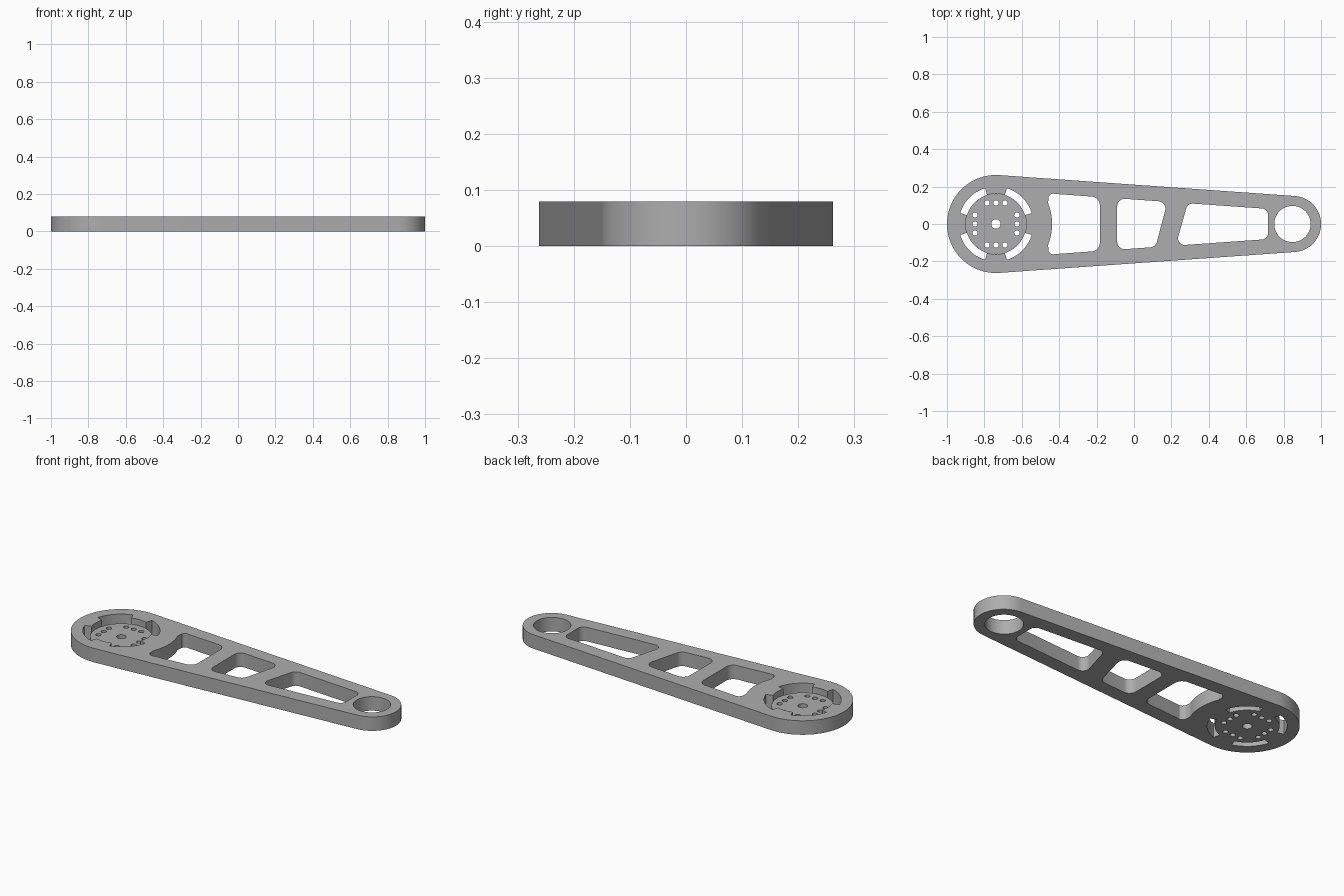
import bpy, math
from mathutils import Vector

if "Cube" in bpy.data.objects:
    bpy.data.objects.remove(bpy.data.objects["Cube"])

H = 0.08                      # plate thickness
HUB, R_HUB = -0.738, 0.262    # large end
TIP, R_TIP = 0.85, 0.15       # small end

grey = bpy.data.materials.new("light grey")
grey.diffuse_color = (0.42, 0.42, 0.42, 1)
grey.use_nodes = True
grey.node_tree.nodes["Principled BSDF"].inputs["Base Color"].default_value = grey.diffuse_color


def arc(cx, cy, r, a0, a1, n):
    """Points along an arc, angles in degrees."""
    return [Vector((cx + r * math.cos(math.radians(a0 + (a1 - a0) * i / n)),
                    cy + r * math.sin(math.radians(a0 + (a1 - a0) * i / n)))) for i in range(n + 1)]


def circle(cx, cy, r, n):
    return arc(cx, cy, r, 0, 360, n)[:-1]


def fillet(corners, r, n=8):
    """Round every corner of a polygon with radius r."""
    out = []
    for i, p in enumerate(corners):
        p = Vector(p)
        u = (Vector(corners[i - 1]) - p).normalized()
        v = (Vector(corners[(i + 1) % len(corners)]) - p).normalized()
        half = u.angle(v) / 2
        c = p + (u + v).normalized() * (r / math.sin(half))
        s = p + u * (r / math.tan(half)) - c
        e = p + v * (r / math.tan(half)) - c
        turn = math.atan2(s.x * e.y - s.y * e.x, s.dot(e))
        for k in range(n + 1):
            t = turn * k / n
            out.append(c + Vector((s.x * math.cos(t) - s.y * math.sin(t),
                                   s.x * math.sin(t) + s.y * math.cos(t))))
    return out


def slab(name, loops, height):
    """Extrude an outline with holes from z = 0 to the given height."""
    cu = bpy.data.curves.new(name, 'CURVE')
    cu.dimensions, cu.fill_mode, cu.extrude = '2D', 'BOTH', height / 2
    for pts in loops:
        sp = cu.splines.new('POLY')
        sp.points.add(len(pts) - 1)
        for q, p in zip(sp.points, pts):
            q.co = (p[0], p[1], 0, 1)
        sp.use_cyclic_u = True
    ob = bpy.data.objects.new(name, cu)
    bpy.context.collection.objects.link(ob)
    bpy.ops.object.select_all(action='DESELECT')
    ob.select_set(True)
    bpy.context.view_layer.objects.active = ob
    bpy.ops.object.convert(target='MESH')
    ob = bpy.context.object
    ob.name = name
    for v in ob.data.vertices:
        v.co.z += height / 2
    bpy.ops.object.mode_set(mode='EDIT')
    bpy.ops.mesh.select_all(action='SELECT')
    bpy.ops.mesh.remove_doubles(threshold=0.0001)
    bpy.ops.mesh.normals_make_consistent(inside=False)
    bpy.ops.object.mode_set(mode='OBJECT')
    ob.data.materials.clear()
    ob.data.materials.append(grey)
    bpy.ops.object.shade_smooth_by_angle(angle=math.radians(30))
    return ob


# Tapered outline: two end arcs joined by tangent lines
tan = math.degrees(math.acos((R_HUB - R_TIP) / (TIP - HUB)))
outline = arc(HUB, 0, R_HUB, tan, 360 - tan, 64) + arc(TIP, 0, R_TIP, -tan, tan, 48)

# Round opening at the large end with four inward tabs
opening = []
for k in range(4):
    a = 90 * k
    opening += arc(HUB, 0, 0.162, a - 17, a + 17, 8) + arc(HUB, 0, 0.2, a + 17, a + 73, 14)


# Lightening pockets follow the taper; the middle web is slanted
def edge(x):
    return 0.131 - 0.07 * x


def slant(x0, side):
    x = x0 + side * 0.27 * 0.118
    return (x, side * edge(x))


def pocket_near_hub():
    # Concave left side concentric with the hub, blended into rounded corners
    left = arc(HUB, 0, 0.3, 22, -22, 12)
    corner = [(-0.458, 0.128), (-0.457, 0.145), (-0.448, 0.157), (-0.434, 0.163), (-0.42, 0.1605)]
    right = fillet([(-0.42, edge(-0.42)), (-0.183, edge(-0.183)),
                    (-0.183, -edge(-0.183)), (-0.42, -edge(-0.42))], 0.045)[9:27]
    return [Vector(p) for p in corner] + right + [Vector((x, -y)) for x, y in reversed(corner)] + left[::-1]


pockets = [
    pocket_near_hub(),
    fillet([(-0.09, edge(-0.09)), slant(0.147, 1), slant(0.147, -1), (-0.09, -edge(-0.09))], 0.04),
    fillet([slant(0.255, 1), (0.717, edge(0.717)), (0.717, -edge(0.717)), slant(0.255, -1)], 0.035),
]
slab("arm_plate", [outline, opening, circle(TIP - 0.003, 0, 0.097, 48)] + pockets, H)

# Thin hub disc with centre bore and four rows of three screw holes
holes = [circle(HUB, 0, 0.025, 24)]
for k in range(4):
    c, s = round(math.cos(k * math.pi / 2)), round(math.sin(k * math.pi / 2))
    for t in (-0.048, 0, 0.048):
        holes.append(circle(HUB + 0.112 * c - t * s, 0.112 * s + t * c, 0.0145, 16))
slab("hub_disc", [circle(HUB, 0, 0.162, 72)] + holes, 0.044)
